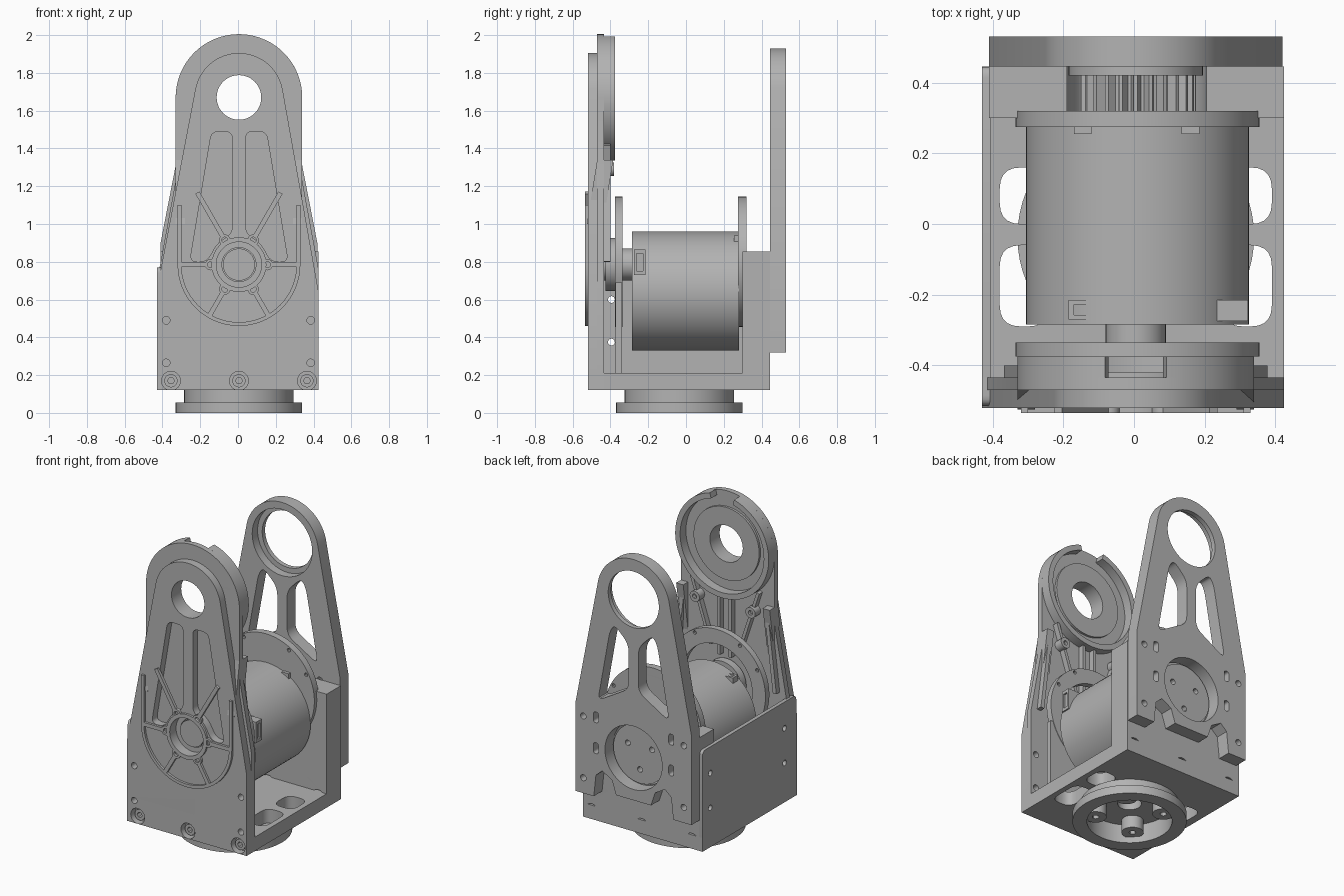
import bpy, bmesh, math
from mathutils import Vector

cube = bpy.data.objects.get("Cube")
if cube:
    bpy.data.objects.remove(cube)

CX = 0.005      # symmetry line of the bracket
TOP = 1.67      # upper pivot height
HUB = 0.785     # lower hub height
MOT = 0.645     # motor axis height

grey = bpy.data.materials.new("machined_grey")
grey.use_nodes = True
grey.diffuse_color = (0.45, 0.45, 0.45, 1)
grey.node_tree.nodes["Principled BSDF"].inputs["Base Color"].default_value = (0.45, 0.45, 0.45, 1)


def arc(cx, cy, r, a0, a1, n=32):
    return [(cx + r * math.cos(math.radians(a0 + (a1 - a0) * i / n)),
             cy + r * math.sin(math.radians(a0 + (a1 - a0) * i / n))) for i in range(n + 1)]


def circle(cx, cy, r, n=48):
    return arc(cx, cy, r, 0, 360, n)[:-1]


def rounded(points, r, n=5):
    """Fillet every corner of a polygon."""
    out = []
    for i, p in enumerate(points):
        p, a, b = Vector(p), Vector(points[i - 1]), Vector(points[(i + 1) % len(points)])
        s = p + (a - p).normalized() * min(r, (a - p).length * 0.45)
        e = p + (b - p).normalized() * min(r, (b - p).length * 0.45)
        for k in range(n + 1):
            t = k / n
            out.append(tuple(s * (1 - t) ** 2 + p * 2 * t * (1 - t) + e * t * t))
    return out


def rect(x0, x1, y0, y1):
    return [(x0, y0), (x1, y0), (x1, y1), (x0, y1)]


def mirror(loop):
    return [(2 * CX - x, y) for x, y in loop]


def bar(x0, y0, x1, y1, w):
    d = Vector((x1 - x0, y1 - y0)).normalized() * w / 2
    return [(x0 - d.y, y0 + d.x), (x0 + d.y, y0 - d.x), (x1 + d.y, y1 - d.x), (x1 - d.y, y1 + d.x)]


def plate(name, loops, lo, hi, axis="y"):
    """Extrude an outline with holes between lo and hi along an axis."""
    cu = bpy.data.curves.new(name, "CURVE")
    cu.dimensions, cu.fill_mode = "2D", "BOTH"
    cu.extrude = (hi - lo) / 2
    for loop in loops:
        sp = cu.splines.new("POLY")
        sp.points.add(len(loop) - 1)
        for pt, (u, v) in zip(sp.points, loop):
            pt.co = (u, v, 0, 1)
        sp.use_cyclic_u = True
    tmp = bpy.data.objects.new(name, cu)
    bpy.context.collection.objects.link(tmp)
    deps = bpy.context.evaluated_depsgraph_get()
    me = bpy.data.meshes.new_from_object(tmp.evaluated_get(deps))
    bpy.data.objects.remove(tmp)
    bm = bmesh.new()
    bm.from_mesh(me)
    for v in bm.verts:
        a, b, w = v.co.x, v.co.y, v.co.z + (lo + hi) / 2
        v.co = {"x": (w, a, b), "y": (a, w, b), "z": (a, b, w)}[axis]
    bmesh.ops.remove_doubles(bm, verts=bm.verts, dist=1e-5)
    bmesh.ops.recalc_face_normals(bm, faces=bm.faces)
    bm.to_mesh(me)
    bm.free()
    me.materials.clear()
    me.materials.append(grey)
    ob = bpy.data.objects.new(name, me)
    bpy.context.collection.objects.link(ob)
    bpy.ops.object.select_all(action="DESELECT")
    ob.select_set(True)
    bpy.context.view_layer.objects.active = ob
    bpy.ops.object.shade_smooth_by_angle(angle=math.radians(30))
    return ob


SCREW_X = (-0.355, CX, 0.365)
dots = [circle(x, z, 0.02, 16) for x in (-0.38, 0.385) for z in (0.265, 0.49)]

# Front bracket: raised panel with recessed pockets
pocket = rounded([(-0.03, 1.49), (-0.14, 1.49), (-0.255, 0.8), (-0.165, 0.8), (-0.11, 0.9), (-0.03, 0.95)], 0.04)
panel = [(-0.43, 0.12), (0.425, 0.12), (0.425, 0.65)] + arc(CX, TOP, 0.235, 10, 170) + [(-0.43, 0.65)]
plate("front_panel", [panel, circle(CX, TOP, 0.118), pocket, mirror(pocket), circle(CX, HUB, 0.12)]
      + [circle(x, 0.17, 0.05, 24) for x in SCREW_X] + dots, -0.52, -0.47)
backing = ([(-0.43, 0.12), (0.425, 0.12), (0.425, 0.77), (0.34, 1.23)] + arc(CX, TOP, 0.335, 0, 180, 48)
           + [(-0.33, 1.23), (-0.415, 0.77), (-0.43, 0.77)])
plate("front_backing", [backing, circle(CX, TOP, 0.118), circle(CX, HUB, 0.09)]
      + [circle(x, 0.17, 0.02, 16) for x in SCREW_X] + dots, -0.47, -0.435)
for x in SCREW_X:
    plate("front_screw", [circle(x, 0.17, 0.035, 20), circle(x, 0.17, 0.018, 6)], -0.5, -0.465)

# Sloped shoulders joining the lower housing to the upper cover
for name, x0, x1 in (("shoulder_right", -0.33, -0.28), ("shoulder_left", 0.29, 0.34)):
    ob = plate(name, [rect(x0, x1, 1.0, 1.34)], -0.47, -0.385)
    for v in ob.data.vertices:
        if v.co.z < 1.1:
            v.co.y -= 0.055

# Upper belt cover rim with a notch, and pivot boss
plate("cover_rim", [arc(CX, TOP, 0.335, 105, 435, 64) + arc(CX, TOP, 0.3, 435, 105, 64)], -0.436, -0.375)
plate("pivot_boss", [circle(CX, TOP, 0.235), circle(CX, TOP, 0.118)], -0.436, -0.42)

# Inner ribs and standoffs behind the front bracket
for s in (-1, 1):
    plate("inner_rib", [bar(CX + s * 0.04, 0.95, CX + s * 0.04, 1.36, 0.02)], -0.436, -0.40)
    plate("inner_strut", [bar(CX + s * 0.1, 1.0, CX + s * 0.24, 1.42, 0.02)], -0.436, -0.40)
    plate("inner_side_rib", [bar(CX + s * 0.36, 0.8, CX + s * 0.3, 1.3, 0.025)], -0.436, -0.40)
    plate("standoff", [circle(CX + s * 0.2, 1.29, 0.035, 20), circle(CX + s * 0.2, 1.29, 0.015, 12)], -0.436, -0.38)

# Lower round housing lip, hub and spokes
lip = [(CX + 0.325, 1.1)] + arc(CX, HUB, 0.325, 0, -180) + [(CX - 0.325, 1.1), (CX - 0.305, 1.1)] \
    + arc(CX, HUB, 0.305, -180, 0) + [(CX + 0.305, 1.1)]
plate("housing_lip", [lip], -0.535, -0.515)
plate("hub_ring", [circle(CX, HUB, 0.145), circle(CX, HUB, 0.12)], -0.535, -0.515)
for k in range(6):
    c, s = math.cos(math.radians(60 * k)), math.sin(math.radians(60 * k))
    end = 0.44 if k in (1, 2) else 0.31
    plate("spoke", [bar(CX + 0.165 * c, HUB + 0.165 * s, CX + end * c, HUB + end * s, 0.025)], -0.535, -0.515)
    plate("hub_screw_boss", [circle(CX + 0.15 * c, HUB + 0.15 * s, 0.03, 16),
                             circle(CX + 0.15 * c, HUB + 0.15 * s, 0.016, 12)], -0.535, -0.515)
plate("hub_shaft", [circle(CX, HUB, 0.085)], -0.48, -0.28)
plate("hub_pulley", [circle(CX, HUB, 0.14)], -0.425, -0.375)

# Floor plate with lightening slots
slots = [rounded(rect(0.25, 0.39, y0, y1), 0.06) for y0, y1 in ((-0.29, -0.06), (0.0, 0.16))]
plate("floor_plate", [rect(-0.43, 0.425, -0.436, 0.445), circle(CX, -0.035, 0.07, 24)]
      + slots + [mirror(s) for s in slots], 0.12, 0.21, "z")

# Closed side wall
plate("side_wall", [rounded(rect(-0.515, 0.445, 0.12, 0.77), 0.03)]
      + [circle(y, z, 0.018, 16) for y in (-0.395, 0.365) for z in (0.375, 0.6)], -0.43, -0.405, "x")

# Swivel ring underneath
plate("swivel_flange", [circle(CX, -0.035, 0.335, 64), circle(CX, -0.035, 0.25, 64)], 0.0, 0.055, "z")
plate("swivel_neck", [circle(CX, -0.035, 0.29, 64), circle(CX, -0.035, 0.25, 64)], 0.055, 0.121, "z")
for k in range(4):
    a = math.radians(45 + 90 * k)
    x, y = CX + 0.2 * math.cos(a), -0.035 + 0.2 * math.sin(a)
    plate("swivel_lug", [circle(x, y, 0.065, 24), circle(x, y, 0.02, 12)], 0.04, 0.121, "z")

# Rear block with a channel for the drive gear
channel = [(-0.19, 0.855), (-0.19, MOT)] + arc(CX, MOT, 0.2, 180, 360, 24) + [(0.205, 0.855)]
block = [(-0.41, 0.12), (0.425, 0.12), (0.425, 0.855)] + channel[::-1] + [(-0.41, 0.855)]
plate("rear_block", [block] + [circle(x, 0.17, 0.05, 24) for x in SCREW_X], 0.3, 0.445)
for x in SCREW_X:
    plate("rear_screw", [circle(x, 0.17, 0.035, 20), circle(x, 0.17, 0.018, 6)], 0.3, 0.425)

# Rear arm with windows, bearing seat and scalloped foot
window = rounded([(-0.03, 1.08), (-0.03, 1.37), (-0.13, 1.47), (-0.165, 1.42), (-0.25, 0.95)], 0.05)
foot = [(-0.41, 0.32), (-0.28, 0.32), (-0.265, 0.46), (-0.22, 0.5), (-0.15, 0.46), (-0.12, 0.37)]
outline = foot + mirror(foot)[::-1] + [(0.42, 0.9)] + arc(CX, TOP, 0.26, 8, 172) + [(-0.41, 0.9)]
holes = [circle(CX, MOT, 0.205), window, mirror(window)]
for s in (-1, 1):
    holes += [circle(CX + s * 0.36, z, 0.02, 16) for z in (0.42, 0.82)]
    holes += [rounded(rect(CX + s * 0.27 - 0.018, CX + s * 0.27 + 0.018, z, z + 0.07), 0.018) for z in (0.6, 0.8)]
plate("rear_arm_inner", [outline, circle(CX, TOP, 0.215)] + holes, 0.445, 0.5)
plate("rear_arm_outer", [outline, circle(CX, TOP, 0.182)] + holes, 0.5, 0.53)

# Motor, mounting discs, gear and end cap
MX = 0.01
plate("motor_body", [circle(MX, MOT, 0.315, 72)], -0.285, 0.28)
bolts = [circle(MX + 0.325 * math.cos(a), 0.8 + 0.325 * math.sin(a), 0.012, 10)
         for a in (0.5, 1.05, 2.09, 2.64)]
plate("rear_mount_disc", [circle(MX, 0.8, 0.345, 64)] + bolts, 0.275, 0.32)
plate("front_mount_disc", [circle(MX, 0.8, 0.345, 64), circle(MX, 0.8, 0.25, 48)] + bolts, -0.375, -0.335)
plate("front_mount_foot", [[(MX - 0.345, 0.2), (MX + 0.345, 0.2), (MX + 0.345, 0.69), (MX + 0.31, 0.69)]
                           + arc(MX, 0.8, 0.25, -20, -160) + [(MX - 0.31, 0.69), (MX - 0.345, 0.69)]], -0.372, -0.338)
gear = [(MX + (0.165 if i % 4 < 2 else 0.14) * math.cos(math.tau * i / 96),
         MOT + (0.165 if i % 4 < 2 else 0.14) * math.sin(math.tau * i / 96)) for i in range(96)]
plate("drive_gear", [gear], 0.32, 0.42)
plate("gear_cap", [circle(CX, MOT, 0.19)]
      + [circle(CX + 0.1 * math.cos(a), MOT + 0.1 * math.sin(a), 0.018, 12)
         for a in (0.52, 2.62, 4.71)], 0.42, 0.465)

# Connector sockets on the motor
plate("side_socket", [rect(-0.275, -0.215, 0.73, 0.865), rect(-0.262, -0.228, 0.75, 0.845)], 0.2, 0.322, "x")
for x, z in ((-0.145, 0.93), (0.27, 0.85)):
    plate("top_socket", [rect(x - 0.04, x + 0.04, -0.27, -0.215),
                         rect(x - 0.025, x + 0.025, -0.257, -0.228)], z - 0.12, z - 0.002, "z")
for x in (-0.145, 0.16):
    plate("clip", [rect(x - 0.025, x + 0.025, 0.255, 0.28)], 0.85, 0.94, "z")
